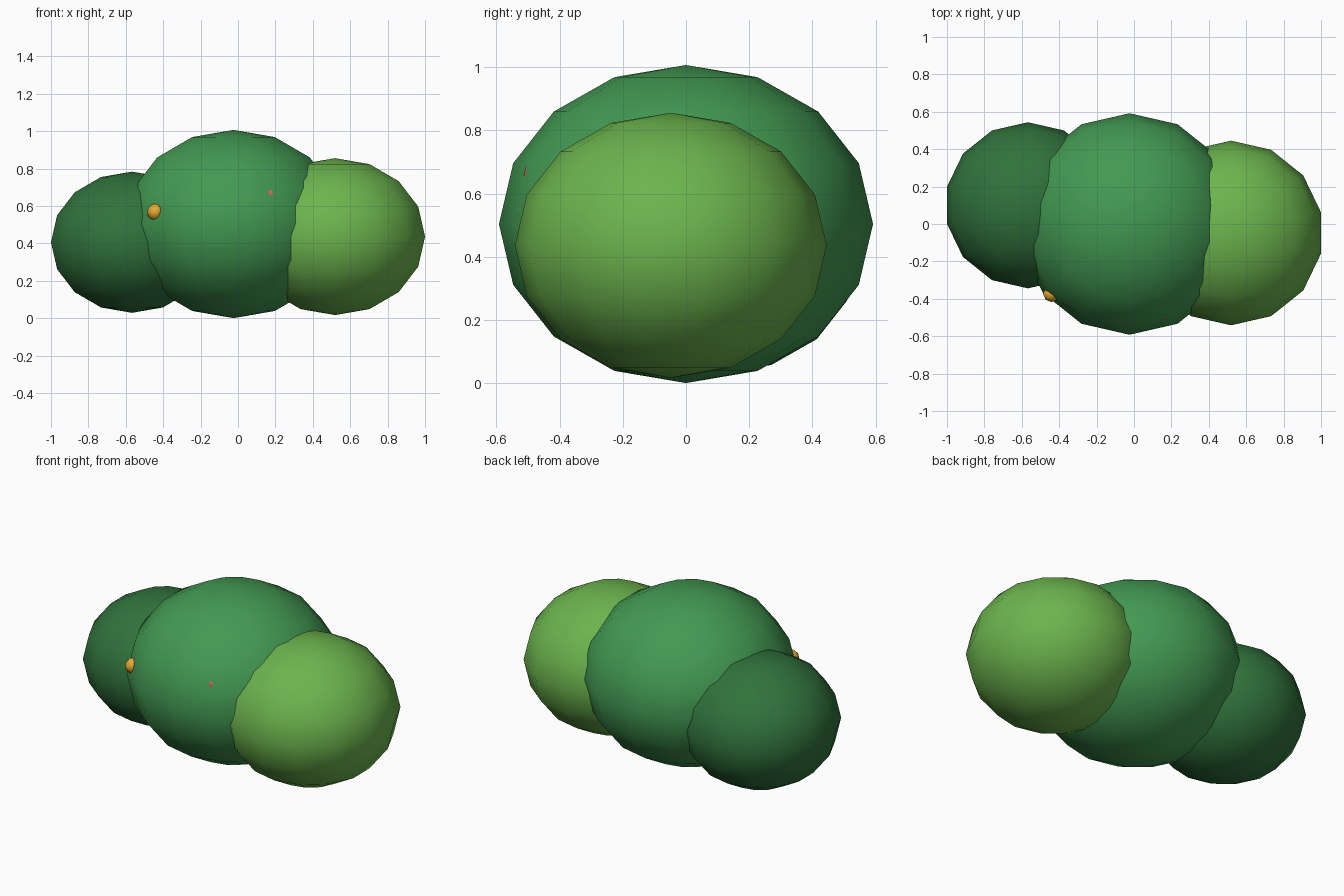
import bpy

if "Cube" in bpy.data.objects:
    bpy.data.objects.remove(bpy.data.objects["Cube"])

SQUASH = 0.85  # foliage clumps are slightly flattened


def material(name, rgb):
    mat = bpy.data.materials.new(name)
    mat.diffuse_color = (*rgb, 1.0)
    mat.use_nodes = True
    mat.node_tree.nodes["Principled BSDF"].inputs["Base Color"].default_value = mat.diffuse_color
    return mat


def ball(name, centre, radius, mat, segments, rings, squash=1.0):
    bpy.ops.mesh.primitive_uv_sphere_add(
        segments=segments, ring_count=rings, radius=radius, location=centre)
    obj = bpy.context.object
    obj.name = name
    obj.scale.z = squash
    bpy.ops.object.transform_apply(location=False, rotation=False, scale=True)
    bpy.ops.object.shade_smooth()
    obj.data.materials.append(mat)
    return obj


# Three overlapping foliage clumps
clumps = [
    ("foliage_middle", (-0.024, 0.0, 0.5034), 0.592, (0.055, 0.32, 0.085)),
    ("foliage_left", (-0.567, 0.10, 0.406), 0.444, (0.03, 0.17, 0.045)),
    ("foliage_right", (0.519, -0.048, 0.436), 0.4935, (0.15, 0.46, 0.075)),
]
for name, centre, radius, rgb in clumps:
    ball(name, centre, radius, material(name + "_green", rgb), 14, 8, SQUASH)

# Small berries sunk into the front of the middle clump
berries = [
    ("berry_left", (-0.441, -0.373, 0.567), (0.78, 0.40, 0.03)),
    ("berry_right", (0.17, -0.469, 0.66), (0.75, 0.12, 0.10)),
]
for name, centre, rgb in berries:
    ball(name, centre, 0.045, material(name + "_colour", rgb), 8, 6)
